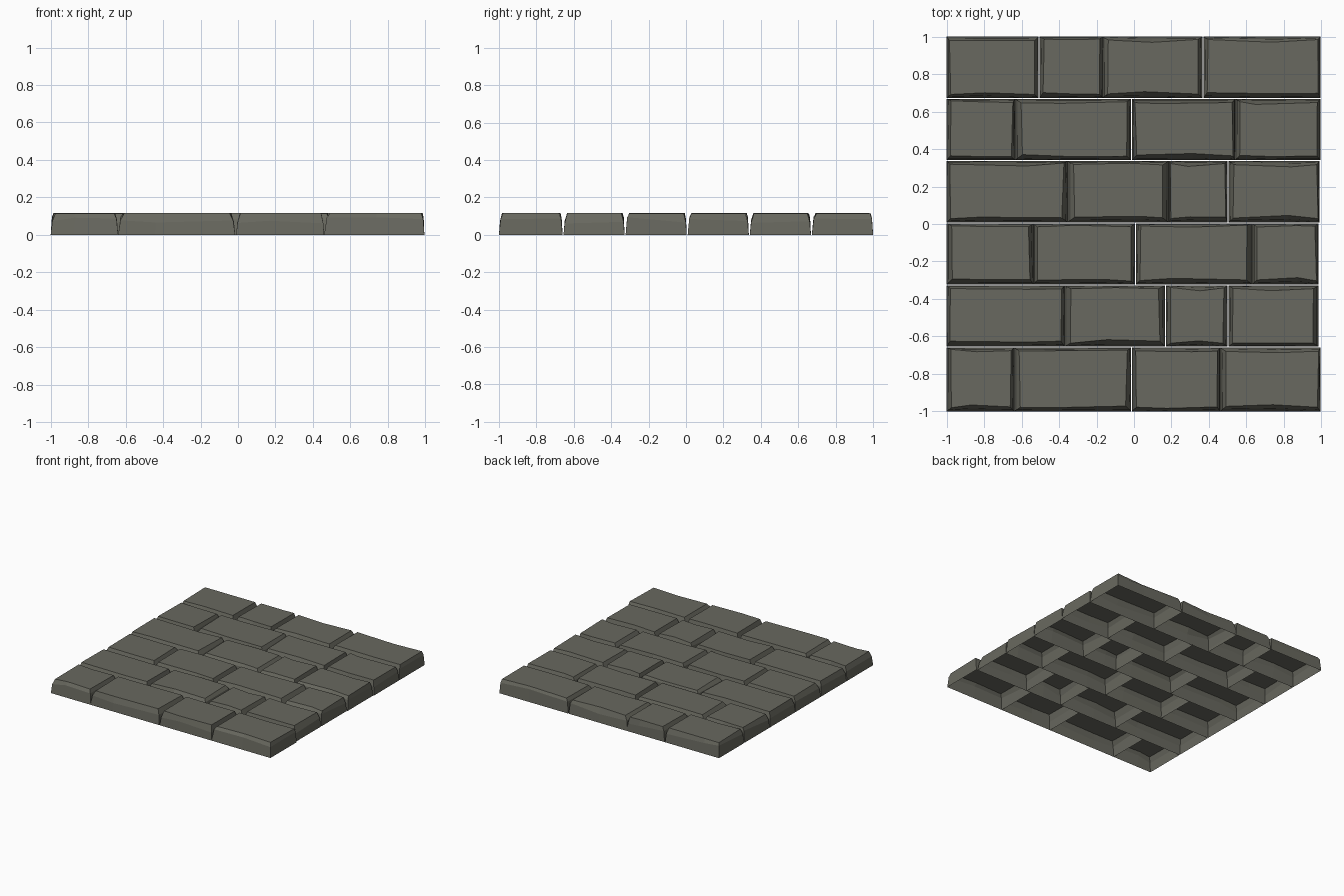
import bpy, bmesh, random

if "Cube" in bpy.data.objects:
    bpy.data.objects.remove(bpy.data.objects["Cube"])

random.seed(7)

stone = bpy.data.materials.new("stone")
stone.diffuse_color = (0.14, 0.14, 0.115, 1)
stone.use_nodes = True
stone.node_tree.nodes["Principled BSDF"].inputs["Base Color"].default_value = stone.diffuse_color

# Each brick: base left, top-face left, top-face right, base right (rows run back to front)
ROWS = [
    [(-1, -.98, -.53, -.51), (-.505, -.48, -.18, -.165), (-.17, -.14, .34, .365), (.37, .39, .98, .995)],
    [(-1, -.975, -.65, -.635), (-.635, -.60, -.035, -.015), (-.01, .01, .525, .54), (.54, .56, .98, .995)],
    [(-1, -.98, -.38, -.355), (-.355, -.32, .155, .185), (.185, .20, .485, .50), (.505, .53, .98, .99)],
    [(-1, -.97, -.56, -.535), (-.54, -.52, -.015, .005), (.01, .035, .60, .63), (.63, .66, .97, .985)],
    [(-1, -.98, -.39, -.37), (-.37, -.34, .135, .165), (.17, .20, .475, .50), (.505, .53, .96, .985)],
    [(-1, -.98, -.66, -.64), (-.64, -.61, -.04, -.015), (-.01, .015, .445, .46), (.46, .49, .98, .995)],
]
HEIGHT = 0.117


def mix(a, b, t):
    return a + (b - a) * t


def brick(name, bx0, tx0, tx1, bx1, y0, y1):
    """Hollow, open-bottomed stone: base outline, worn shoulder, flat chipped top."""
    r = random.uniform
    jit = lambda: r(-.006, .006)
    mf, mb = r(.25, .75), r(.2, .7)          # where the long edges are kinked
    base = [(bx0, y0), (mix(bx0, bx1, mf), y0), (bx1, y0),
            (bx1, y1), (mix(bx0, bx1, mb), y1), (bx0, y1)]
    ft, bt = y0 + .024, y1 - .015
    top = [(tx0 + jit(), ft + jit()), (mix(tx0, tx1, mf), ft + r(-.008, .014)), (tx1 + jit(), ft + jit()),
           (tx1 + jit(), bt + jit()), (mix(tx0, tx1, mb), bt - r(-.004, .018)), (tx0 + jit(), bt + jit())]
    bm = bmesh.new()
    low = [bm.verts.new((x, y, 0)) for x, y in base]
    shoulder = []
    for (x, y), (u, v) in zip(base, top):
        z = r(.06, .098)
        t = z / HEIGHT * .55
        shoulder.append(bm.verts.new((mix(x, u, t), mix(y, v, t), z)))
    zt = r(.114, HEIGHT)
    high = [bm.verts.new((x, y, zt)) for x, y in top]
    for a, b in ((low, shoulder), (shoulder, high)):
        for i in range(6):
            j = (i + 1) % 6
            bm.faces.new((a[i], a[j], b[j], b[i]))
    bm.faces.new(high)
    mesh = bpy.data.meshes.new(name)
    bm.to_mesh(mesh)
    bm.free()
    mesh.materials.append(stone)
    bpy.context.collection.objects.link(bpy.data.objects.new(name, mesh))


# Lay the courses from the back edge to the front edge
for i, row in enumerate(ROWS):
    back = 1 - .332 * i
    front = -1 if i == 5 else back - .327
    for k, xs in enumerate(row):
        brick(f"brick_{i + 1}_{k + 1}", *xs, front, back)
